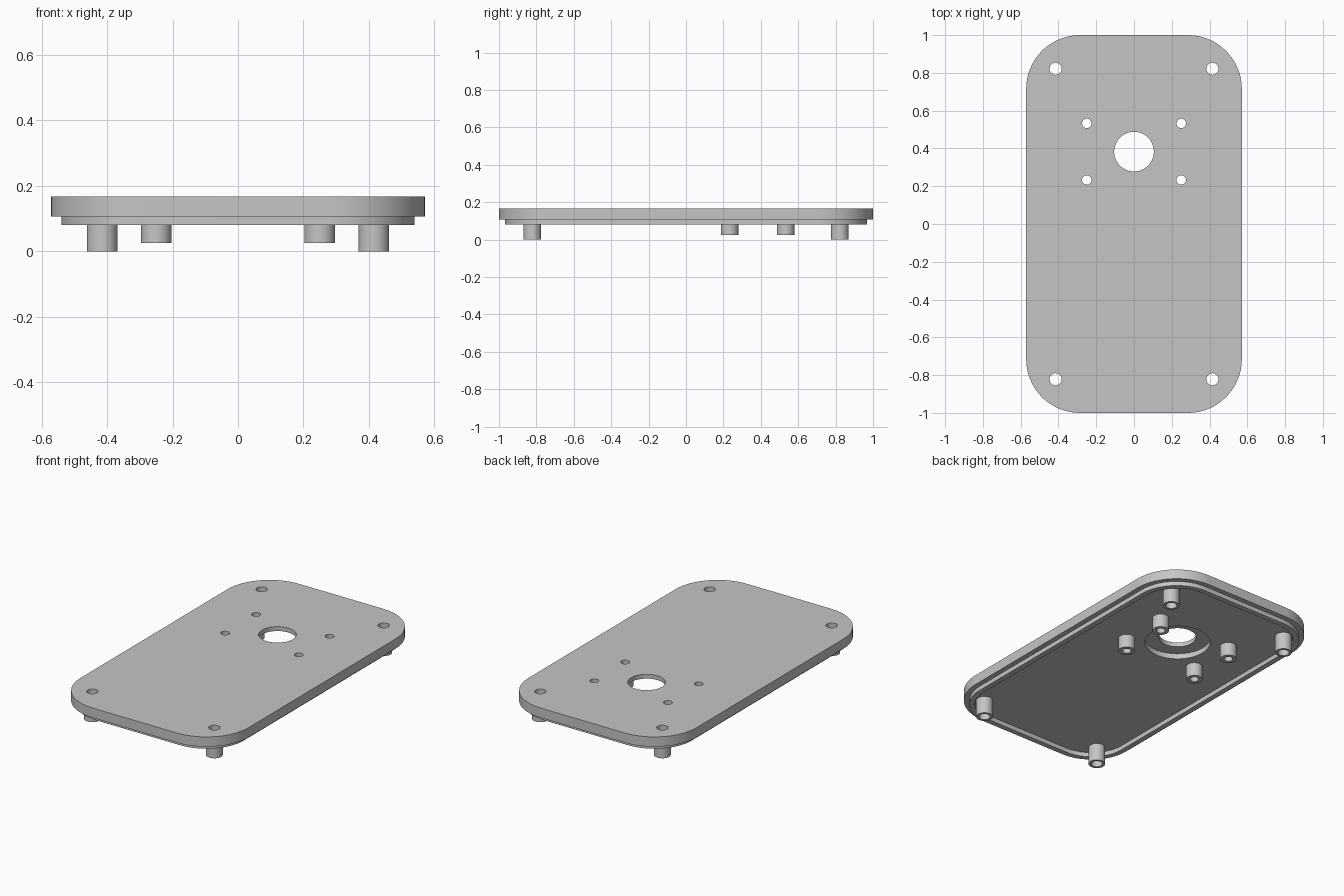
import bpy, bmesh, math

cube = bpy.data.objects.get("Cube")
if cube:
    bpy.data.objects.remove(cube, do_unlink=True)

# Single plain grey material
grey = bpy.data.materials.new("plain grey")
grey.use_nodes = True
colour = (0.56, 0.56, 0.56, 1)
grey.diffuse_color = colour
grey.node_tree.nodes["Principled BSDF"].inputs["Base Color"].default_value = colour


def circle(x, y, r, n=48):
    return [(x + r * math.cos(2 * math.pi * i / n), y + r * math.sin(2 * math.pi * i / n))
            for i in range(n)]


def rounded_rect(hx, hy, r, n=16):
    pts = []
    for k, (sx, sy) in enumerate([(1, 1), (-1, 1), (-1, -1), (1, -1)]):
        for i in range(n + 1):
            a = math.pi / 2 * (k + i / n)
            pts.append((sx * (hx - r) + r * math.cos(a), sy * (hy - r) + r * math.sin(a)))
    return pts


def slab(name, loops, z0, z1):
    """Extrude an outline (first loop) with holes (other loops) from z0 to z1."""
    curve = bpy.data.curves.new(name, 'CURVE')
    curve.dimensions = '2D'
    curve.fill_mode = 'BOTH'
    curve.extrude = (z1 - z0) / 2
    for pts in loops:
        s = curve.splines.new('POLY')
        s.points.add(len(pts) - 1)
        for p, (x, y) in zip(s.points, pts):
            p.co = (x, y, 0, 1)
        s.use_cyclic_u = True
    temp = bpy.data.objects.new(name + "_outline", curve)
    bpy.context.collection.objects.link(temp)
    bpy.context.view_layer.update()
    dg = bpy.context.evaluated_depsgraph_get()
    mesh = bpy.data.meshes.new_from_object(temp.evaluated_get(dg))
    bpy.data.objects.remove(temp, do_unlink=True)
    bm = bmesh.new()
    bm.from_mesh(mesh)
    bmesh.ops.remove_doubles(bm, verts=bm.verts, dist=1e-5)
    bmesh.ops.translate(bm, verts=bm.verts, vec=(0, 0, (z0 + z1) / 2))
    bmesh.ops.recalc_face_normals(bm, faces=bm.faces)
    bm.to_mesh(mesh)
    bm.free()
    mesh.materials.clear()
    mesh.materials.append(grey)
    obj = bpy.data.objects.new(name, mesh)
    bpy.context.collection.objects.link(obj)
    return obj


# Layout
TOP, UNDER, RIM_BOTTOM = 0.167, 0.107, 0.08
HOLE_Y = 0.383
corner_posts = [(x, y) for x in (-0.415, 0.415) for y in (-0.822, 0.822)]
inner_posts = [(x, HOLE_Y + d) for x in (-0.25, 0.25) for d in (-0.15, 0.15)]

# Cover plate with its through holes
plate = slab("cover_plate",
             [rounded_rect(0.571, 1.0, 0.285), circle(0, HOLE_Y, 0.105, 64)]
             + [circle(x, y, 0.032) for x, y in corner_posts]
             + [circle(x, y, 0.025) for x, y in inner_posts], UNDER, TOP)

# Round recess around the large hole, cut from below
cutter = slab("recess_cutter", [circle(0, HOLE_Y, 0.185, 64)], UNDER - 0.05, 0.14)
cutter.hide_render = True
mod = plate.modifiers.new("recess", 'BOOLEAN')
mod.operation = 'DIFFERENCE'
mod.solver = 'EXACT'
mod.object = cutter
bpy.context.view_layer.objects.active = plate
bpy.ops.object.modifier_apply(modifier=mod.name)
bpy.data.objects.remove(cutter, do_unlink=True)

# Locating rim under the plate
parts = [plate, slab("locating_rim", [rounded_rect(0.54, 0.969, 0.254),
                                      rounded_rect(0.508, 0.937, 0.222)], RIM_BOTTOM, UNDER)]

# Hollow screw posts
for i, (x, y) in enumerate(corner_posts):
    parts.append(slab(f"corner_post_{i + 1}", [circle(x, y, 0.047), circle(x, y, 0.032)], 0, UNDER))
for i, (x, y) in enumerate(inner_posts):
    parts.append(slab(f"inner_post_{i + 1}", [circle(x, y, 0.047), circle(x, y, 0.025)], 0.025, UNDER))

# Smooth round walls, keep sharp edges
bpy.ops.object.select_all(action='DESELECT')
for p in parts:
    p.select_set(True)
bpy.context.view_layer.objects.active = plate
bpy.ops.object.shade_smooth_by_angle(angle=math.radians(30))
